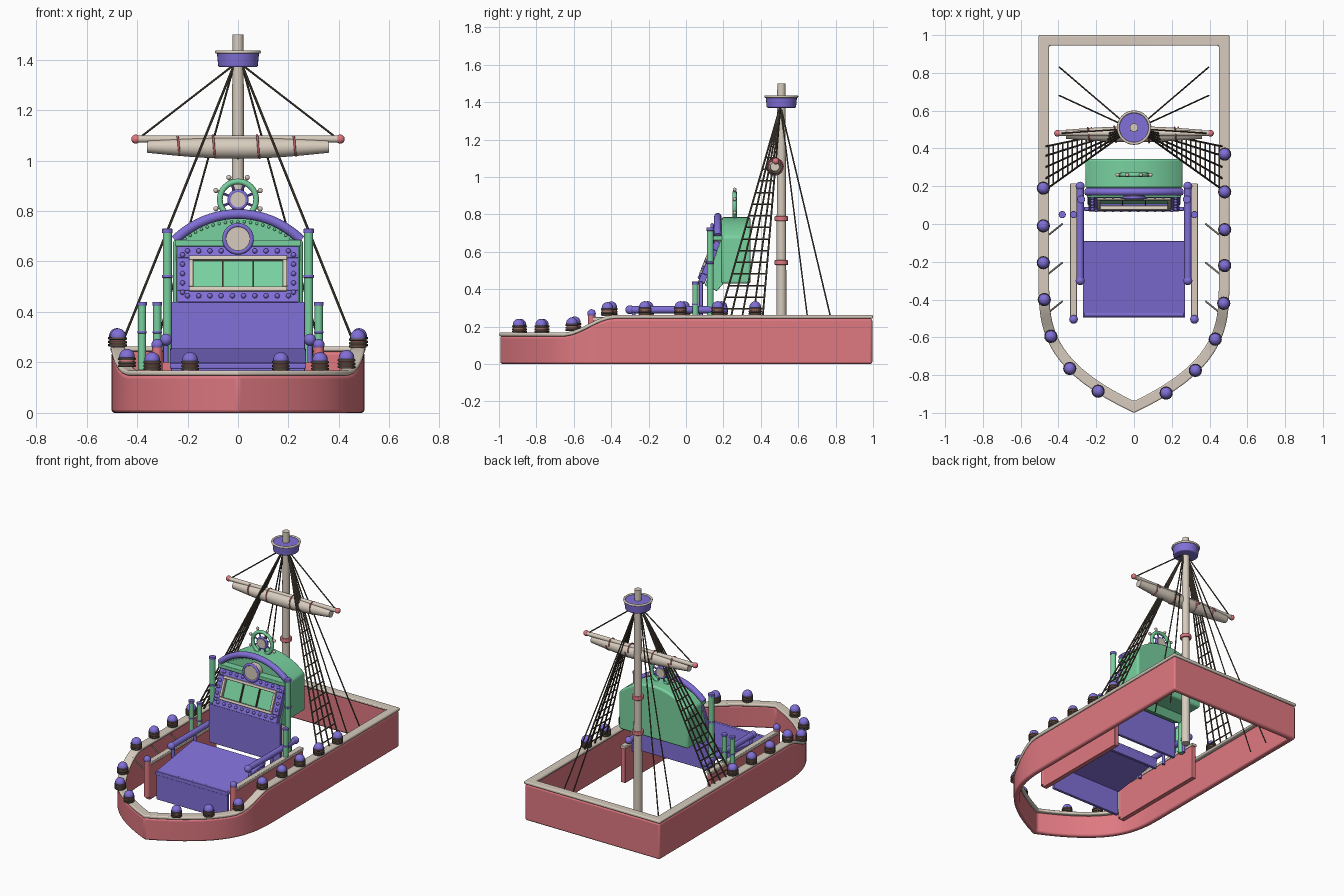
import bpy, bmesh, math
from mathutils import Vector, Matrix

if "Cube" in bpy.data.objects:
    bpy.data.objects.remove(bpy.data.objects["Cube"])

def material(name, rgb):
    m = bpy.data.materials.new(name)
    m.diffuse_color = (*rgb, 1)
    m.use_nodes = True
    m.node_tree.nodes["Principled BSDF"].inputs["Base Color"].default_value = m.diffuse_color
    return m
PINK = material("pink", (.74, .19, .22))
BEIGE = material("beige", (.68, .60, .51))
PURPLE = material("purple", (.22, .16, .68))
GREEN = material("green", (.19, .64, .35))
BROWN = material("brown", (.10, .08, .055))

# ---------- helpers ----------
def finish(bm, name, mat, bevel=0, matrix=None):
    bmesh.ops.recalc_face_normals(bm, faces=bm.faces)
    if matrix:
        bm.transform(matrix)
    me = bpy.data.meshes.new(name)
    bm.to_mesh(me)
    bm.free()
    me.materials.append(mat)
    ob = bpy.data.objects.new(name, me)
    bpy.context.collection.objects.link(ob)
    if bevel:
        b = ob.modifiers.new("bevel", 'BEVEL')
        b.width, b.segments, b.limit_method = bevel, 3, 'ANGLE'
        b.angle_limit = math.radians(40)
    return ob

def rod(bm, a, b, r, r2=None, n=16):
    a, b = Vector(a), Vector(b)
    m = Matrix.Translation((a + b) / 2) @ (b - a).to_track_quat('Z', 'Y').to_matrix().to_4x4()
    bmesh.ops.create_cone(bm, cap_ends=True, segments=n, radius1=r, radius2=r if r2 is None else r2,
                          depth=(b - a).length, matrix=m)

def box(bm, x0, x1, y0, y1, z0, z1):
    m = Matrix.Translation(((x0 + x1) / 2, (y0 + y1) / 2, (z0 + z1) / 2)) @ Matrix.Diagonal((x1 - x0, y1 - y0, z1 - z0, 1))
    bmesh.ops.create_cube(bm, size=1, matrix=m)

def ball(bm, c, r):
    bmesh.ops.create_uvsphere(bm, u_segments=16, v_segments=10, radius=r, matrix=Matrix.Translation(c))

def prism(bm, pts, shift):
    vs = [bm.verts.new(p) for p in pts]
    f = bm.faces.new(vs)
    ext = bmesh.ops.extrude_face_region(bm, geom=[f], use_keep_orig=True)
    bmesh.ops.translate(bm, vec=shift, verts=[v for v in ext['geom'] if isinstance(v, bmesh.types.BMVert)])

def frame(bm, x, z0, z1, w, y0, y1):
    box(bm, -x, x, y0, y1, z0, z0 + w)
    box(bm, -x, x, y0, y1, z1 - w, z1)
    for s in (-1, 1):
        box(bm, *sorted((s * x, s * (x - w))), y0, y1, z0 + w, z1 - w)

def tube(name, paths, r, mat, closed=False):
    cu = bpy.data.curves.new(name, 'CURVE')
    cu.dimensions, cu.bevel_depth, cu.bevel_resolution, cu.use_fill_caps = '3D', r, 3, True
    for pts in paths:
        s = cu.splines.new('POLY')
        s.points.add(len(pts) - 1)
        for p, q in zip(s.points, pts):
            p.co = (*q, 1)
        s.use_cyclic_u = closed
    cu.materials.append(mat)
    bpy.context.collection.objects.link(bpy.data.objects.new(name, cu))

def circle(c, r, n=32):
    return [(c[0] + r * math.cos(2 * math.pi * i / n), c[1], c[2] + r * math.sin(2 * math.pi * i / n)) for i in range(n)]

def arc(half, z, rise, n=20):
    R = (half * half + rise * rise) / (2 * rise)
    a = math.asin(half / R)
    return [(R * math.sin(a * (2 * i / n - 1)), z + rise - R + R * math.cos(a * (2 * i / n - 1))) for i in range(n + 1)]

# ---------- hull and rail: sections swept round the boat outline ----------
def top(y):
    t = min(1, max(0, (y + .66) / .28))
    return .148 + .095 * t * t * (3 - 2 * t)

side = [(.505 * (1 - t ** 3), -.3 - .7 * t) for t in [1 - i / 18 for i in range(19)]] + [(.505, 1)]
outline = [Vector(p) for p in side] + [Vector((-x, y)) for x, y in reversed(side[1:])]

def sweep(name, section, mat, bevel):
    bm, rings, n = bmesh.new(), [], len(outline)
    for i, p in enumerate(outline):
        d1, d2 = (p - outline[i - 1]).normalized(), (outline[(i + 1) % n] - p).normalized()
        n1, n2 = Vector((-d1.y, d1.x)), Vector((-d2.y, d2.x))
        m = (n1 + n2) / (1 + n1.dot(n2))
        rings.append([bm.verts.new((p.x + m.x * o, p.y + m.y * o, z(p.y))) for o, z in section])
    for i in range(n):
        a, b = rings[i], rings[(i + 1) % n]
        for k in range(4):
            bm.faces.new((a[k], b[k], b[(k + 1) % 4], a[(k + 1) % 4]))
    finish(bm, name, mat, bevel)

floor = lambda y: 0
rail_top = lambda y: top(y) + .02
sweep("hull", [(.004, floor), (.004, top), (.04, top), (.04, floor)], PINK, .012)
sweep("rail", [(0, top), (0, rail_top), (.056, rail_top), (.056, top)], BEIGE, .007)

# ---------- bollards on the rail ----------
spots = [(.48, .37), (.48, .17), (.48, -.03), (.48, -.22), (.475, -.42), (.43, -.61), (.325, -.775), (.17, -.895),
         (-.48, .19), (-.48, -.01), (-.48, -.205), (-.475, -.4), (-.44, -.595), (-.34, -.765), (-.19, -.885)]
ropes, core, caps = bmesh.new(), bmesh.new(), bmesh.new()
for x, y in spots:
    z = rail_top(y)
    rod(core, (x, y, z), (x, y, z + .044), .03)
    for h in (.001, .013, .028):
        rod(ropes, (x, y, z + h), (x, y, z + h + .01), .035)
    ball(caps, (x, y, z + .042), .031)
finish(ropes, "bollard_ropes", BROWN, .003)
finish(core, "bollard_cores", PINK)
finish(caps, "bollard_caps", PURPLE)

# ---------- console: sloped front box and rear panel ----------
bm = bmesh.new()
box(bm, -.265, .265, -.49, -.47, .01, .2)
prism(bm, [(-.27, -.495, .195), (-.27, -.09, .255), (-.27, -.09, .235), (-.27, -.495, .175)], (.54, 0, 0))
box(bm, -.265, .265, -.11, -.09, .18, .24)
finish(bm, "front_console", PURPLE, .004)
bm = bmesh.new()
box(bm, -.265, .265, .07, .09, .18, .44)
finish(bm, "rear_panel", PURPLE, .004)

# side walls, hand rails, small posts
walls, planks, bars, posts, posttops, braces = [bmesh.new() for _ in range(6)]
for s in (-1, 1):
    box(walls, s * .32 - .016, s * .32 + .016, -.5, .21, 0, .23)
    rod(walls, (s * .32, -.505, .02), (s * .32, -.505, .262), .02)
    box(planks, s * .32 - .018, s * .32 + .018, -.5, .215, .23, .25)
    rod(bars, (s * .285, -.3, .29), (s * .285, .2, .29), .019)
    for y in (-.3, .2):
        ball(bars, (s * .285, y, .29), .024)
    for y in (-.28, -.05, .15):
        rod(bars, (s * .285, y, .2), (s * .285, y, .29), .01)
    ball(bars, (s * .32, -.505, .27), .023)
    rod(posts, (s * .28, .13, .2), (s * .28, .13, .72), .018)
    rod(posttops, (s * .28, .13, .712), (s * .28, .13, .73), .021)
    rod(posttops, (s * .28, .13, .535), (s * .28, .13, .547), .021)
    for y in (-.06, -.265, -.47):
        rod(braces, (s * .455, y, .235), (s * .38, y + .06, .12), .005, n=8)
for x in (-.38, -.32, .32):
    rod(posts, (x, .05, .17), (x, .05, .425), .016)
    rod(posttops, (x, .05, .425), (x, .05, .44), .019)
    rod(posttops, (x, .05, .315), (x, .05, .325), .018)
finish(walls, "side_walls", PINK, .003)
finish(planks, "side_planks", BEIGE, .004)
finish(bars, "side_bars", PURPLE)
finish(posts, "green_posts", GREEN)
finish(posttops, "post_bands", PURPLE, .003)
finish(braces, "hull_braces", BEIGE)

# ---------- cabinet: arched back and leaning lower body ----------
bm = bmesh.new()
prism(bm, [(x, .19, z) for x, z in arc(.258, .68, .105)] + [(.258, .19, .43), (-.258, .19, .43)], (0, .155, 0))
finish(bm, "cabinet_back", GREEN, .012)
bm = bmesh.new()
prism(bm, [(-.245, .2, .43), (-.245, .165, .39), (-.245, .1, .42), (-.245, .185, .66), (-.245, .2, .66)], (.49, 0, 0))
box(bm, -.25, .25, .14, .2, .66, .685)
finish(bm, "cabinet_front", GREEN, .004)
tube("arch", [[(x, .17, z) for x, z in arc(.25, .685, .103)]], .02, PURPLE)
bm = bmesh.new()
for x, z in arc(.21, .69, .068, 18):
    ball(bm, (x, .19, z), .006)
finish(bm, "arch_beads", GREEN)
bm = bmesh.new()
rod(bm, (0, .135, .69), (0, .2, .69), .05, n=32)
finish(bm, "medallion", BEIGE)
tube("medallion_ring", [circle((0, .14, .69), .054)], .009, PURPLE, True)

# tilted display, built upright then leaned back
lean = Matrix.Translation((0, .065, .44)) @ Matrix.Rotation(-math.atan2(.09, .222), 4, 'X')
bm = bmesh.new()
frame(bm, .24, 0, .24, .05, 0, .035)
finish(bm, "display_frame", PURPLE, .004, lean)
bm = bmesh.new()
for i in range(10):
    for z in (.025, .217):
        ball(bm, (-.2 + i * .4 / 9, -.002, z), .01)
for i in range(5):
    for x in (-.22, .22):
        ball(bm, (x, -.002, .04 + i * .04), .01)
finish(bm, "display_studs", PURPLE, 0, lean)
bm = bmesh.new()
frame(bm, .195, .045, .195, .018, -.012, .01)
finish(bm, "display_border", BEIGE, .004, lean)
bm = bmesh.new()
box(bm, -.19, .19, .025, .034, .05, .19)
finish(bm, "display_screen", GREEN, 0, lean)
bm = bmesh.new()
for x in (-.06, .06):
    box(bm, x - .003, x + .003, .012, .03, .06, .18)
finish(bm, "display_dividers", BROWN, 0, lean)

# ---------- steering wheel ----------
c = Vector((0, .26, .845))
tube("wheel_rim", [circle(c, .072)], .012, GREEN, True)
tube("wheel_hub_ring", [circle(c, .034)], .008, PURPLE, True)
hub, spokes, grips = bmesh.new(), bmesh.new(), bmesh.new()
rod(hub, c - Vector((0, .012, 0)), c + Vector((0, .012, 0)), .03, n=24)
for i in range(8):
    d = Vector((math.cos(i * math.pi / 4 + .39), 0, math.sin(i * math.pi / 4 + .39)))
    rod(spokes, c + d * .025, c + d * .07, .005, n=8)
    rod(grips, c + d * .08, c + d * .092, .006, n=8)
    ball(grips, c + d * .095, .01)
finish(hub, "wheel_hub", BEIGE)
finish(spokes, "wheel_spokes", PURPLE)
finish(grips, "wheel_grips", BEIGE)

# ---------- mast, lookout, yard, furled sail ----------
bm = bmesh.new()
rod(bm, (0, .51, 0), (0, .51, 1.5), .028, .022, 24)
finish(bm, "mast", BEIGE)
bm = bmesh.new()
for z in (.53, .765):
    rod(bm, (0, .51, z), (0, .51, z + .025), .036, n=24)
for s in (-1, 1):
    ball(bm, (s * .405, .48, 1.085), .018)
finish(bm, "mast_bands_and_yard_ends", PINK, .004)
bm = bmesh.new()
rod(bm, (0, .51, 1.37), (0, .51, 1.43), .078, .084, 32)
finish(bm, "lookout", PURPLE, .006)
tube("lookout_rim", [[(x, .51 + z, 1.43) for x, _, z in circle((0, 0, 0), .084)]], .007, BEIGE, True)
bm = bmesh.new()
rod(bm, (-.4, .48, 1.085), (.4, .48, 1.085), .014)
finish(bm, "yard", BEIGE)
sail = lambda x: (.024 + .018 * math.cos(x / .36 * math.pi / 2), 1.055 - .006 * math.cos(x / .36 * math.pi / 2))
bm = bmesh.new()
for i in range(12):
    x0, x1 = -.36 + i * .06, -.3 + i * .06
    rod(bm, (x0, .475, sail(x0)[1]), (x1, .475, sail(x1)[1]), sail(x0)[0], sail(x1)[0], 24)
bmesh.ops.remove_doubles(bm, verts=bm.verts, dist=.0015)
finish(bm, "furled_sail", BEIGE)
ties = [[(x + .02 * i / 16, .475 + (sail(x)[0] + .003) * math.cos(i * math.pi / 8),
          sail(x)[1] + .006 + (sail(x)[0] + .004) * math.sin(i * math.pi / 8)) for i in range(17)] for x in (-.245, -.105, .07, .215)]
tube("sail_ties", ties, .004, PINK)

# ---------- rigging ----------
bm = bmesh.new()
feet = (.18, .24, .3, .36, .41)
for s in (-1, 1):
    head = Vector((s * .015, .505, 1.38))
    rod(bm, head, (s * .39, .48, 1.09), .004, n=8)
    for y in (.68, .83):
        rod(bm, head, (s * .395, y, .01), .004, n=8)
    ends = [Vector((s * .47, y, .25)) for y in feet]
    for e in ends:
        rod(bm, head, e, .005, n=8)
    for i in range(14):
        t = .04 + i * .055
        rod(bm, ends[0].lerp(head, t), ends[-1].lerp(head, t), .004, n=8)
finish(bm, "rigging", BROWN)

# smooth shading with crisp edges
meshes = [o for o in bpy.context.collection.objects if o.type == 'MESH']
for o in bpy.context.collection.objects:
    o.select_set(o.type == 'MESH')
bpy.context.view_layer.objects.active = meshes[0]
bpy.ops.object.shade_smooth_by_angle(angle=math.radians(35))
